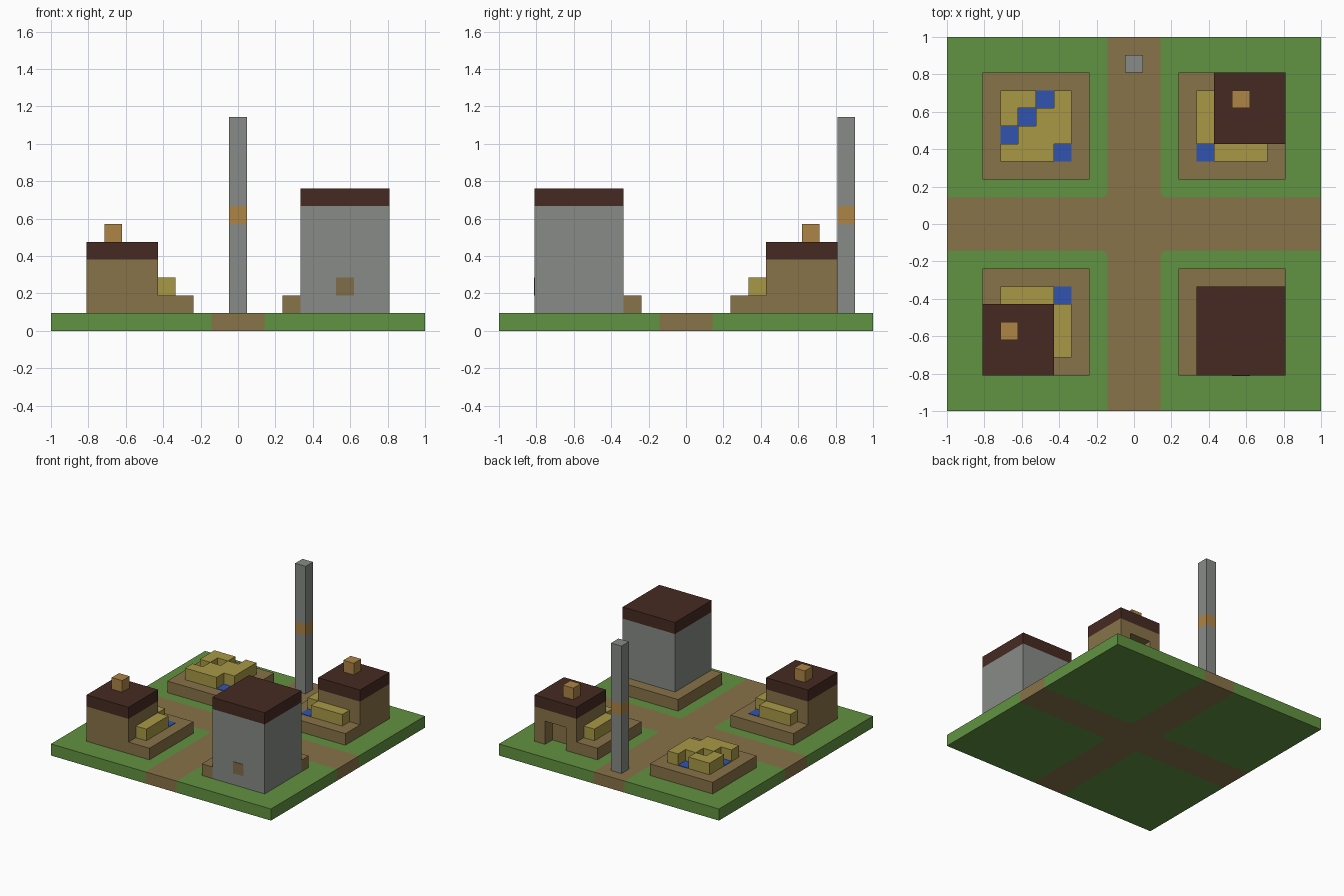
import bpy, bmesh, math
from mathutils import Vector

cube = bpy.data.objects.get("Cube")
if cube:
    bpy.data.objects.remove(cube, do_unlink=True)

U = 2 / 21           # size of one block
HALF = 1.0           # half the ground width


def material(name, r, g, b):
    def linear(c):
        c /= 255
        return c / 12.92 if c <= 0.04045 else ((c + 0.055) / 1.055) ** 2.4
    col = (linear(r), linear(g), linear(b), 1)
    m = bpy.data.materials.new(name)
    m.use_nodes = True
    m.diffuse_color = col
    m.node_tree.nodes["Principled BSDF"].inputs["Base Color"].default_value = col
    return m


GRASS = material("grass_green", 97, 146, 65)
EARTH = material("earth_brown", 137, 115, 72)
ROOF = material("roof_dark_brown", 70, 42, 34)
STRAW = material("straw_yellow", 169, 153, 70)
WATER = material("water_blue", 50, 84, 176)
CLAY = material("clay_orange", 174, 133, 70)
STONE = material("stone_grey", 136, 139, 135)
SHUTTER = material("shutter_brown", 128, 109, 74)


def prism(name, points, z0, z1, mat):
    """Extrude a flat outline from z0 to z1."""
    bm = bmesh.new()
    base = bm.faces.new([bm.verts.new((x, y, z0)) for x, y in points])
    top = bmesh.ops.extrude_face_region(bm, geom=[base])["geom"]
    verts = [v for v in top if isinstance(v, bmesh.types.BMVert)]
    bmesh.ops.translate(bm, verts=verts, vec=Vector((0, 0, z1 - z0)))
    bmesh.ops.recalc_face_normals(bm, faces=bm.faces)
    mesh = bpy.data.meshes.new(name)
    bm.to_mesh(mesh)
    bm.free()
    mesh.materials.append(mat)
    obj = bpy.data.objects.new(name, mesh)
    bpy.context.collection.objects.link(obj)
    return obj


def grid(i):
    return i * U - HALF


def block(name, x, y, z, mat):
    """Box between block indices, each axis given as (start, end)."""
    (x0, x1), (y0, y1) = [[grid(i) for i in a] for a in (x, y)]
    return prism(name, [(x0, y0), (x1, y0), (x1, y1), (x0, y1)],
                 z[0] * U, z[1] * U, mat)


def pool(name, x, y):
    block(name, (x, x + 1), (y, y + 1), (2, 2.04), WATER)


# Ground: crossing roads and four lawns with a rounded inner corner
W, R = 1.5 * U, 0.03
arc = [(W + R - R * math.sin(t), W + R - R * math.cos(t))
       for t in (i * math.pi / 8 for i in range(5))]
quarter = [(HALF, W)] + arc + [(W, HALF)]
cross = []
for turn in range(4):
    cross += quarter
    quarter = [(-y, x) for x, y in quarter]
prism("crossroads", cross, 0, U, EARTH)
for sx in (-1, 1):
    for sy in (-1, 1):
        outline = quarter + [(HALF, HALF)]
        prism("lawn", [(x * sx, y * sy) for x, y in outline], 0, U, GRASS)


def plinth(name, sx, sy, size):
    """L-shaped step wrapping the inner sides of a building of given size."""
    outer, inner = 8.5 * U, 2.5 * U
    wall = outer - size * U
    pts = [(inner, inner), (outer, inner), (outer, wall),
           (wall, wall), (wall, outer), (inner, outer)]
    prism(name, [(x * sx, y * sy) for x, y in pts], U, 2 * U, EARTH)


# Back right house, with a recessed doorway in its rear wall
plinth("back_house_step", 1, 1, 4)
block("back_house_walls", (15, 19), (15, 18), (1, 4), EARTH)
for x in (15, 18):
    block("doorway_pier", (x, x + 1), (18, 19), (1, 4), EARTH)
block("doorway_lintel", (16, 18), (18, 19), (3, 4), EARTH)
block("back_house_roof", (15, 19), (15, 19), (4, 5), ROOF)
block("back_house_chimney", (16, 17), (17, 18), (5, 6), CLAY)
block("back_house_side_hay", (14, 15), (15, 18), (2, 3), STRAW)
block("back_house_front_hay", (15, 18), (14, 15), (2, 3), STRAW)
pool("back_house_pool", 14, 14)

# Front left house
plinth("front_house_step", -1, -1, 4)
block("front_house_walls", (2, 6), (2, 6), (1, 4), EARTH)
block("front_house_roof", (2, 6), (2, 6), (4, 5), ROOF)
block("front_house_chimney", (3, 4), (4, 5), (5, 6), CLAY)
block("front_house_side_hay", (6, 7), (3, 6), (2, 3), STRAW)
block("front_house_rear_hay", (3, 6), (6, 7), (2, 3), STRAW)
pool("front_house_pool", 6, 6)

# Tall stone building with one small shuttered window
plinth("stone_building_step", 1, -1, 5)
block("stone_building_walls", (14, 19), (2, 7), (1, 7), STONE)
block("stone_building_roof", (14, 19), (2, 7), (7, 8), ROOF)
block("stone_building_window", (16, 17), (1.96, 2), (2, 3), SHUTTER)

# Crop field: a square of straw broken by pools
block("field_bed", (2, 8), (13, 19), (1, 2), EARTH)
pools = {(3, 15), (4, 16), (5, 17), (6, 14)}
for x in range(3, 7):
    for y in range(14, 18):
        if (x, y) in pools:
            pool("field_pool", x, y)
        else:
            block("field_straw", (x, x + 1), (y, y + 1), (2, 3), STRAW)

# Stone pillar with a clay band
for name, z, mat in (("pillar_base", (1, 6), STONE), ("pillar_band", (6, 7), CLAY),
                     ("pillar_top", (7, 12), STONE)):
    block(name, (10, 11), (19, 20), z, mat)
